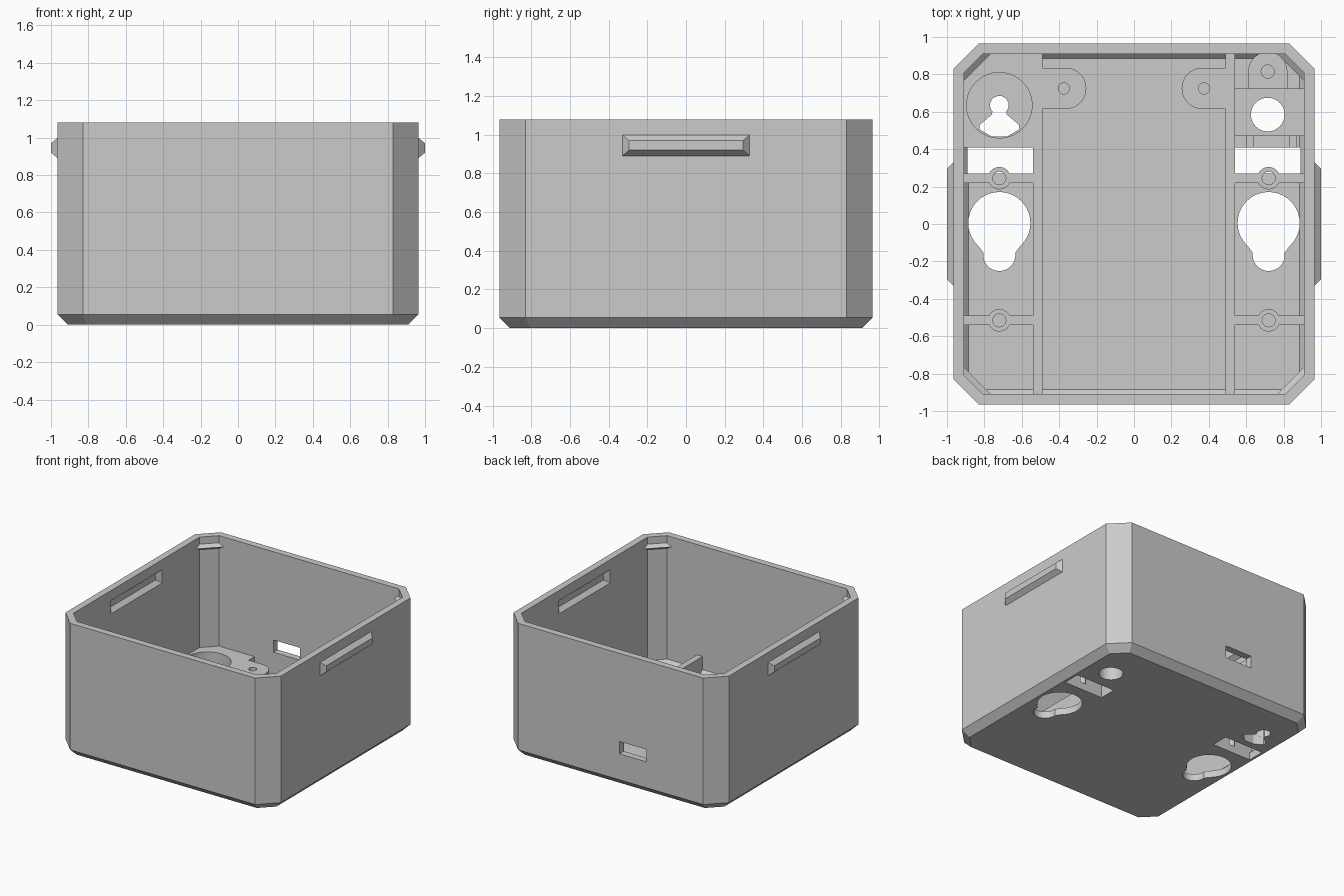
import bpy, bmesh, math
from mathutils import Vector

cube = bpy.data.objects.get("Cube")
if cube:
    bpy.data.objects.remove(cube, do_unlink=True)

grey = bpy.data.materials.new("light_grey_plastic")
grey.use_nodes = True
colour = (0.6, 0.6, 0.6, 1)
grey.diffuse_color = colour
grey.node_tree.nodes["Principled BSDF"].inputs["Base Color"].default_value = colour


def loft(name, rings):
    """Closed solid through rings of matching 3D points."""
    bm = bmesh.new()
    loops = [[bm.verts.new(p) for p in ring] for ring in rings]
    n = len(loops[0])
    for a, b in zip(loops, loops[1:]):
        for i in range(n):
            j = (i + 1) % n
            bm.faces.new((a[i], a[j], b[j], b[i]))
    bm.faces.new(loops[0])
    bm.faces.new(loops[-1])
    bmesh.ops.recalc_face_normals(bm, faces=bm.faces)
    mesh = bpy.data.meshes.new(name)
    bm.to_mesh(mesh)
    bm.free()
    mesh.materials.append(grey)
    ob = bpy.data.objects.new(name, mesh)
    bpy.context.collection.objects.link(ob)
    return ob


def prism(name, pts, z0, z1):
    return loft(name, [[(x, y, z) for x, y in pts] for z in (z0, z1)])


def box(name, x0, x1, y0, y1, z0, z1):
    return prism(name, [(x0, y0), (x1, y0), (x1, y1), (x0, y1)], z0, z1)


def disc(name, x, y, r, z0, z1, n=40):
    angles = [math.tau * i / n for i in range(n)]
    return prism(name, [(x + r * math.cos(a), y + r * math.sin(a)) for a in angles], z0, z1)


def octagon(a, c, z):
    return [(x, y, z) for x, y in ((a, -c), (a, c), (c, a), (-c, a),
                                   (-a, c), (-a, -c), (-c, -a), (c, -a))]


def combine(body, part, operation):
    """Apply a boolean and discard the helper."""
    mod = body.modifiers.new("join", "BOOLEAN")
    mod.operation, mod.object, mod.solver = operation, part, "EXACT"
    bpy.context.view_layer.objects.active = body
    bpy.ops.object.modifier_apply(modifier=mod.name)
    bpy.data.objects.remove(part, do_unlink=True)


FLOOR, RIB, TOP = 0.055, 0.185, 1.08

# Chamfered open shell
body = loft("enclosure_body", [octagon(0.91, 0.807, 0), octagon(0.965, 0.83, FLOOR),
                               octagon(0.965, 0.83, TOP)])


def add(part):
    combine(body, part, "UNION")


def cut(part):
    combine(body, part, "DIFFERENCE")


cut(loft("cavity", [octagon(0.885, 0.797, FLOOR), octagon(0.91, 0.807, 0.08),
                    octagon(0.91, 0.807, TOP + 0.1)]))


# Side grip ridges with matching inner grooves
def ridge(name, s, x0, x1):
    rings = []
    for x, y, z0, z1 in ((x0, 0.33, 0.89, 1.0), (x1, 0.295, 0.92, 0.97)):
        rings.append([(s * x, -y, z0), (s * x, y, z0), (s * x, y, z1), (s * x, -y, z1)])
    return loft(name, rings)


for s in (-1, 1):
    add(ridge("grip", s, 0.964, 1.0))
    cut(ridge("groove", s, 0.909, 0.945))

# Corner snap ridges
for sx in (-1, 1):
    for sy in (-1, 1):
        out = Vector((sx, sy, 0)).normalized()
        side = Vector((-sy, sx, 0)).normalized()
        up = Vector((0, 0, 1))
        section = [out * 1.185 + up * 1.0, out * 1.23 + up * 0.965, out * 1.23 + up * 1.035]
        add(loft("snap", [[p + side * t for p in section] for t in (-0.105, 0.105)]))

# Floor ribs and screw bosses on both sides
for s in (-1, 1):
    x0, x1 = sorted((s * 0.49, s * 0.54))
    add(box("long_rib", x0, x1, -0.93, 0.93, 0.03, RIB))
    x0, x1 = sorted((s * 0.52, s * 0.93))
    for y in (0.245, -0.515):
        add(box("cross_rib", x0, x1, y - 0.025, y + 0.025, 0.03, RIB))
        add(disc("boss", s * 0.72, y, 0.06, 0.03, RIB))
    # Rounded mounting tab
    x0, x1 = sorted((s * 0.355, s * 0.51))
    add(box("tab", x0, x1, 0.615, 0.835, 0.03, RIB))
    add(disc("tab_end", s * 0.365, 0.725, 0.11, 0.03, RIB))

# Back corner pad
add(prism("pad", [(-0.5, 0.41), (-0.5, 0.93), (-0.8, 0.93), (-0.93, 0.8), (-0.93, 0.41)],
          0.03, RIB))

# Latch block, its hinge stubs and post in the other corner
add(box("latch_block", 0.53, 0.93, 0.47, 0.725, 0.03, 0.14))
for x in (0.62, 0.85):
    add(box("latch_stub", x - 0.02, x + 0.02, 0.41, 0.48, 0.03, 0.1))
add(box("post_base", 0.61, 0.82, 0.72, 0.82, 0.03, 0.1))
add(disc("post", 0.715, 0.815, 0.105, 0.03, 0.1))

# Screw holes
for s in (-1, 1):
    for y in (0.245, -0.515):
        cut(disc("screw_hole", s * 0.72, y, 0.035, 0.06, 0.3, 24))
    cut(disc("tab_hole", s * 0.375, 0.725, 0.03, 0.06, 0.3, 24))
cut(disc("post_hole", 0.715, 0.815, 0.035, 0.04, 0.3, 24))

# Wall mounting keyholes and vent slots through the floor
for s in (-1, 1):
    cx = s * 0.72
    cut(disc("key_head", cx, 0.005, 0.166, -0.1, 0.12))
    cut(disc("key_foot", cx, -0.165, 0.086, -0.1, 0.12))
    cut(prism("key_neck", [(cx - 0.14, -0.08), (cx - 0.08, -0.16),
                           (cx + 0.08, -0.16), (cx + 0.14, -0.08)], -0.1, 0.12))
    x0, x1 = sorted((s * 0.54, s * 0.89))
    cut(box("floor_slot", x0, x1, 0.27, 0.41, -0.1, 0.15))

# Pad recess with small keyhole
cut(disc("recess", -0.72, 0.635, 0.175, 0.07, 0.3, 48))
cut(disc("small_key_head", -0.72, 0.635, 0.05, -0.1, 0.12, 24))
half = [(0.035, 0.61), (0.04, 0.585), (0.105, 0.53), (0.105, 0.505), (0.04, 0.467)]
fan = [(-0.72 + x, y) for x, y in half] + [(-0.72 - x, y) for x, y in reversed(half)]
cut(prism("small_key_fan", fan, -0.1, 0.12))

# Round button hole and rear cable window
cut(disc("button_hole", 0.715, 0.585, 0.09, -0.1, 0.3))
cut(box("cable_window", -0.32, -0.08, 0.88, 1.0, 0.265, 0.365))

# Keep facets crisp while smoothing round walls
bpy.ops.object.select_all(action="DESELECT")
body.select_set(True)
bpy.context.view_layer.objects.active = body
bpy.ops.object.shade_smooth_by_angle(angle=math.radians(20))
